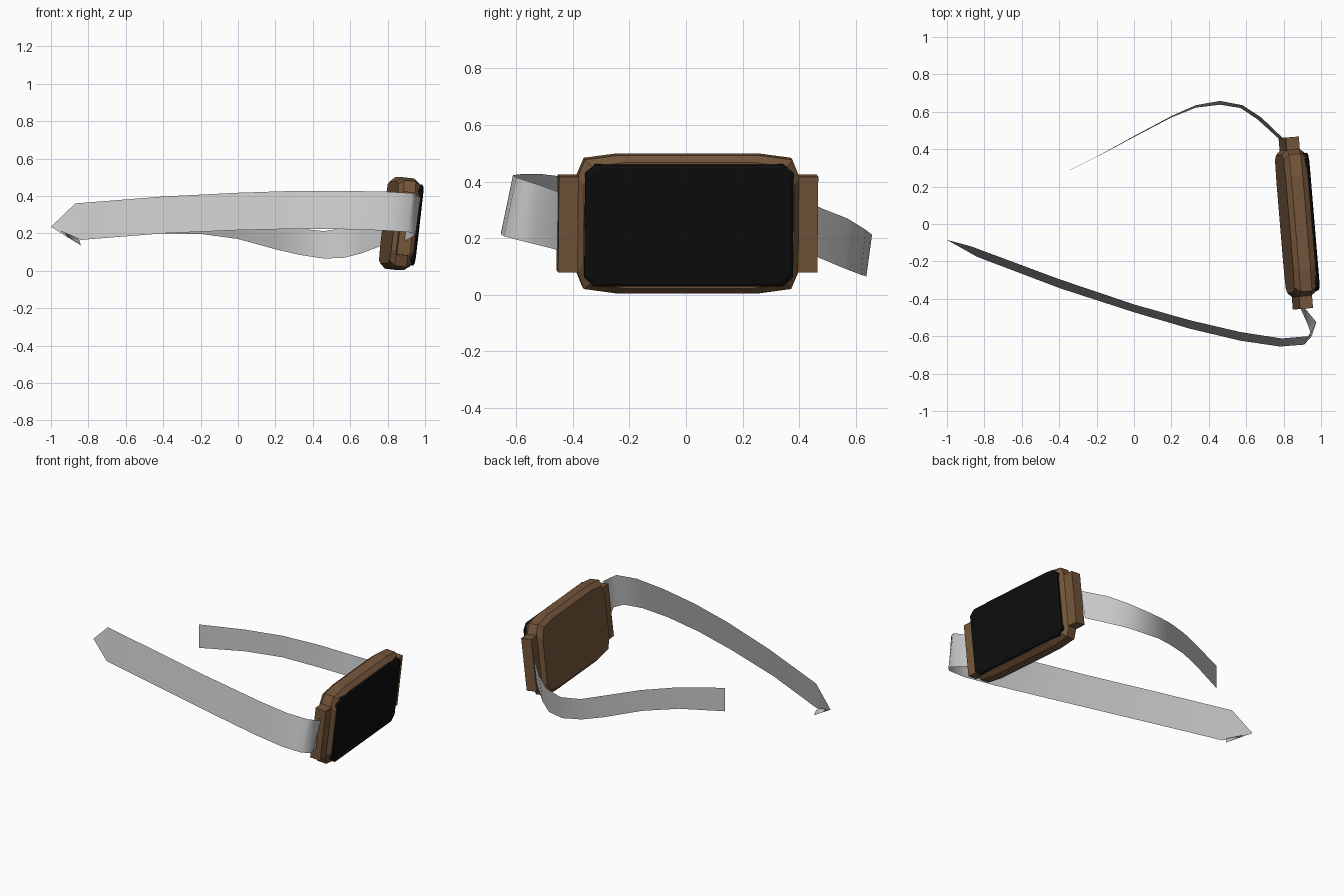
import bpy
import bmesh
from mathutils import Matrix, Euler, Vector

if "Cube" in bpy.data.objects:
    bpy.data.objects.remove(bpy.data.objects["Cube"], do_unlink=True)


def make_material(name, colour):
    mat = bpy.data.materials.new(name)
    mat.use_nodes = True
    mat.diffuse_color = (*colour, 1)
    mat.node_tree.nodes["Principled BSDF"].inputs["Base Color"].default_value = (*colour, 1)
    return mat


bronze = make_material("bronze brown", (0.18, 0.095, 0.044))
black = make_material("glass black", (0.004, 0.004, 0.004))
silver = make_material("strap grey", (0.58, 0.58, 0.58))


def finish(bm, name, mat, matrix=None, smooth=False):
    if matrix:
        bm.transform(matrix)
    mesh = bpy.data.meshes.new(name)
    bm.to_mesh(mesh)
    bm.free()
    mesh.materials.append(mat)
    for poly in mesh.polygons:
        poly.use_smooth = smooth
    obj = bpy.data.objects.new(name, mesh)
    bpy.context.collection.objects.link(obj)
    return obj


def outline(quadrant):
    """Mirror one quarter of a (y, z) outline into a closed loop."""
    half = quadrant + [(y, -z) for y, z in reversed(quadrant)]
    return half + [(-y, -z) for y, z in half]


def loft(name, quadrant, layers, mat, matrix):
    """Stack the outline along local x; each layer is (x, inset)."""
    bm = bmesh.new()
    rings = []
    for x, inset in layers:
        ring = outline([(y - inset, z - inset) for y, z in quadrant])
        rings.append([bm.verts.new((x, y, z)) for y, z in ring])
    count = len(rings[0])
    for low, high in zip(rings, rings[1:]):
        for i in range(count):
            j = (i + 1) % count
            bm.faces.new((low[i], low[j], high[j], high[i]))
    bm.faces.new(rings[0])
    bm.faces.new(rings[-1])
    bmesh.ops.recalc_face_normals(bm, faces=bm.faces)
    return finish(bm, name, mat, matrix)


def box(name, centre, size, mat, matrix):
    bm = bmesh.new()
    bmesh.ops.create_cube(bm, size=1)
    bm.transform(Matrix.Translation(centre) @ Matrix.Diagonal((*size, 1)))
    return finish(bm, name, mat, matrix)


def ribbon(name, sections, tip=None, fold=None):
    """Thin band through (x_top, y_top, z_top, x_bottom, y_bottom, z_bottom) sections."""
    bm = bmesh.new()
    pairs = [(bm.verts.new(s[:3]), bm.verts.new(s[3:])) for s in sections]
    for a, b in zip(pairs, pairs[1:]):
        bm.faces.new((a[0], b[0], b[1], a[1]))
    if tip:
        end = bm.verts.new(tip)
        bm.faces.new((pairs[-1][0], end, pairs[-1][1]))
        flap = [bm.verts.new(p) for p in fold]
        bm.faces.new((end, *flap))
    return finish(bm, name, silver, smooth=True)


# Watch body, leaning and turned slightly
body = Matrix.Translation((0.865, 0.005, 0.252)) @ Euler((0, 0.115, 0.083)).to_matrix().to_4x4()
loft("case", [(0.25, 0.246), (0.368, 0.23), (0.395, 0.165)],
     [(-0.06, 0.025), (-0.032, 0), (0.03, 0), (0.06, 0.022)], bronze, body)
loft("screen", [(0.335, 0.217), (0.37, 0.185)],
     [(0.05, 0), (0.07, 0), (0.077, 0.012)], black, body)

# Strap holders at both ends of the case
for side, label in ((1, "back"), (-1, "front")):
    box(label + "_lug", Vector((0, side * 0.415, 0)), (0.07, 0.09, 0.34), bronze, body)

# Front strap with pointed, folded end
ribbon("front_strap", [
    (0.905, -0.44, 0.36, 0.885, -0.44, 0.155),
    (0.975, -0.525, 0.39, 0.93, -0.54, 0.18),
    (0.95, -0.57, 0.405, 0.95, -0.6, 0.195),
    (0.93, -0.6, 0.415, 0.91, -0.645, 0.207),
    (0.79, -0.612, 0.423, 0.78, -0.655, 0.215),
    (0.57, -0.578, 0.427, 0.57, -0.624, 0.222),
    (0.3, -0.515, 0.427, 0.3, -0.56, 0.224),
    (0, -0.43, 0.417, 0, -0.472, 0.217),
    (-0.4, -0.295, 0.397, -0.4, -0.342, 0.2),
    (-0.87, -0.12, 0.36, -0.84, -0.175, 0.165),
], tip=(-1, -0.085, 0.235), fold=[(-0.85, -0.15, 0.17), (-0.84, -0.14, 0.135)])

# Back strap, sagging around its bend
ribbon("back_strap", [
    (0.8, 0.455, 0.315, 0.77, 0.46, 0.135),
    (0.68, 0.57, 0.27, 0.66, 0.56, 0.093),
    (0.58, 0.635, 0.23, 0.57, 0.62, 0.07),
    (0.46, 0.658, 0.212, 0.46, 0.638, 0.065),
    (0.33, 0.635, 0.225, 0.33, 0.622, 0.085),
    (0.2, 0.577, 0.26, 0.2, 0.57, 0.115),
    (0, 0.47, 0.31, 0, 0.465, 0.17),
    (-0.2, 0.36, 0.34, -0.2, 0.358, 0.197),
    (-0.45, 0.235, 0.355, -0.45, 0.235, 0.2),
])
